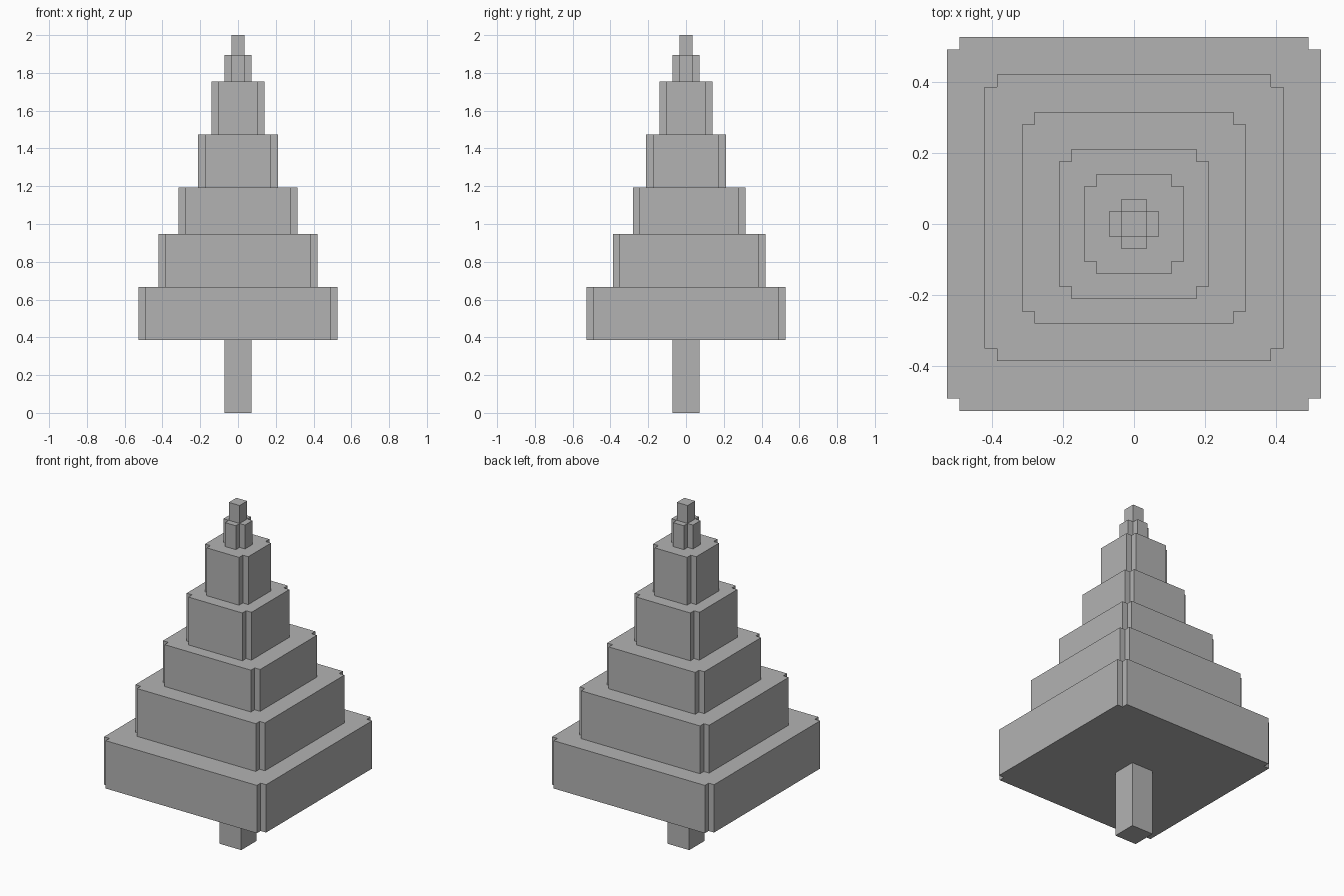
import bpy
import bmesh

if "Cube" in bpy.data.objects:
    bpy.data.objects.remove(bpy.data.objects["Cube"], do_unlink=True)

U = 2 / 57  # one block

grey = bpy.data.materials.new("plain grey")
grey.use_nodes = True
colour = (0.45, 0.45, 0.45, 1)
grey.diffuse_color = colour
grey.node_tree.nodes["Principled BSDF"].inputs["Base Color"].default_value = colour


def outline(half, front, notch):
    """Rectangle from y = -front to y = half, with square-notched corners."""
    if not notch:
        return [(-half, -front), (half, -front), (half, half), (-half, half)]
    h, f, n = half, front, notch
    return [(n - h, -f), (h - n, -f), (h - n, n - f), (h, n - f),
            (h, h - n), (h - n, h - n), (h - n, h), (n - h, h),
            (n - h, h - n), (-h, h - n), (-h, n - f), (n - h, n - f)]


def block(name, half, front, bottom, top, notch=1):
    bm = bmesh.new()
    base = bm.faces.new([bm.verts.new((x * U, y * U, bottom * U))
                         for x, y in outline(half, front, notch)])
    result = bmesh.ops.extrude_face_region(bm, geom=[base], use_keep_orig=True)
    raised = [g for g in result["geom"] if isinstance(g, bmesh.types.BMVert)]
    bmesh.ops.translate(bm, vec=(0, 0, (top - bottom) * U), verts=raised)
    bmesh.ops.recalc_face_normals(bm, faces=bm.faces)
    mesh = bpy.data.meshes.new(name)
    bm.to_mesh(mesh)
    bm.free()
    mesh.materials.append(grey)
    bpy.context.collection.objects.link(bpy.data.objects.new(name, mesh))


# Trunk
block("trunk", 2, 2, 0, 11, notch=0)

# Foliage tiers: half width, front depth, bottom, top (in blocks)
tiers = [(15, 15, 11, 19), (12, 11, 19, 27), (9, 8, 27, 34),
         (6, 6, 34, 42), (4, 4, 42, 50), (2, 2, 50, 54)]
for number, tier in enumerate(tiers, 1):
    block(f"foliage_tier_{number}", *tier)

# Tip
block("tree_tip", 1, 1, 54, 57, notch=0)
